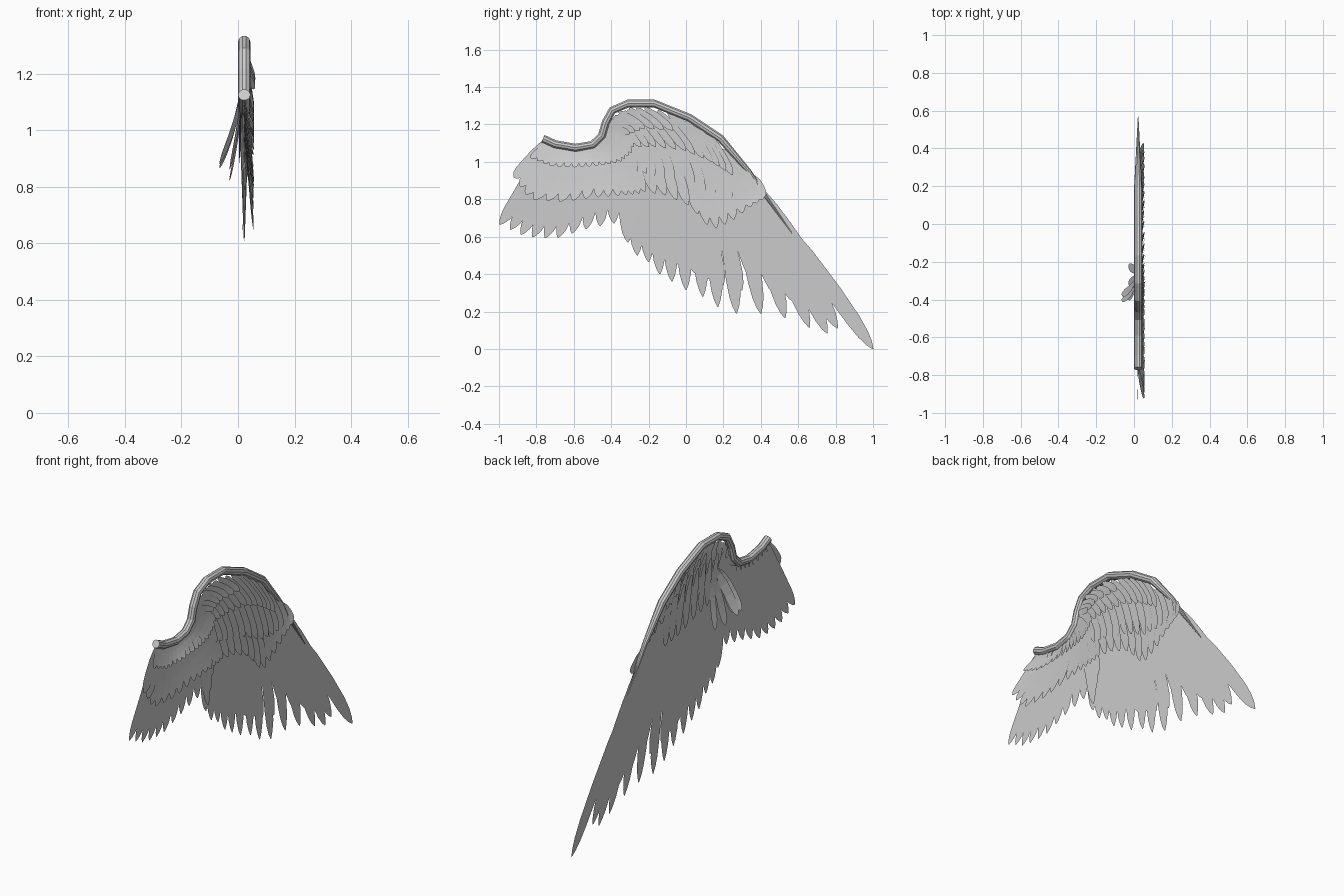
import bpy, bmesh
from mathutils import Vector

# feather half-width along its length (t, fraction of half width)
SHAPE = [(0, .3), (.12, .65), (.35, .95), (.6, 1), (.8, .92), (.9, .72), (.96, .42), (1, .06)]


def along(pts, t):
    """Point at fraction t of a polyline, equal steps per segment."""
    f = t * (len(pts) - 1)
    i = min(int(f), len(pts) - 2)
    return Vector(pts[i]).lerp(Vector(pts[i + 1]), f - i)


def feather(bm, root, tip, width, x0, x1, bend, twist=0):
    """Flat blade in the y-z plane, going from x0 at the root to x1 at the tip."""
    r, p = Vector(root), Vector(tip)
    d = p - r
    n = Vector((-d.y, d.x))
    u = n.normalized()
    prev = None
    for t, w in SHAPE:
        c = r + d * t + n * (bend * 4 * t * (1 - t))
        x = x0 + (x1 - x0) * t ** 1.5
        h = u * (w * width / 2)
        k = twist * w
        pair = [bm.verts.new((x + k, *(c + h))), bm.verts.new((x - k, *(c - h)))]
        if prev:
            bm.faces.new((prev[0], prev[1], pair[1], pair[0]))
        prev = pair


def row(name, roots, tips, n, width, x0, x1, bend=0.02, twist=0, step=.0004):
    """Fan of n feathers between a root line and a tip line."""
    bm = bmesh.new()
    for i in range(n):
        t = i / (n - 1)
        w = width[0] + (width[1] - width[0]) * t
        o = (i % 4) * step
        feather(bm, along(roots, t), along(tips, t), w, x0 + o, x1 + o, bend, twist)
    me = bpy.data.meshes.new(name)
    bm.to_mesh(me)
    bm.free()
    ob = bpy.data.objects.new(name, me)
    bpy.context.collection.objects.link(ob)
    return ob


# leading-edge bone: tapered tube
path = [(-.765, 1.125), (-.70, 1.095), (-.59, 1.076), (-.50, 1.092), (-.45, 1.14), (-.43, 1.21),
        (-.395, 1.275), (-.31, 1.312), (-.17, 1.312), (.02, 1.235), (.185, 1.125), (.34, .945),
        (.43, .81), (.568, .617)]
cu = bpy.data.curves.new("wing_bone", 'CURVE')
cu.dimensions = '3D'
cu.bevel_depth = .022
cu.bevel_resolution = 3
cu.use_fill_caps = True
sp = cu.splines.new('POLY')
sp.points.add(len(path) - 1)
for q, (y, z) in zip(sp.points, path):
    q.co = (.022, y, z, 1)
    q.radius = 1 if y < .2 else max(.08, 1 - (y - .19) / .4)
bone = bpy.data.objects.new("wing_bone", cu)
bpy.context.collection.objects.link(bone)
bpy.context.view_layer.objects.active = bone
bone.select_set(True)
bpy.ops.object.convert(target='MESH')
for f in bone.data.polygons:
    f.use_smooth = False

# long flight feathers, from the outer tip to the inner fold
tips = [(1, 0), (.81, .11), (.755, .083), (.66, .115), (.53, .165), (.40, .19), (.27, .19), (.17, .225),
        (.09, .28), (0, .315), (-.075, .36), (-.14, .40), (-.2, .465), (-.26, .50), (-.31, .57)]
roots = [(.44, .76), (.36, .88), (.24, 1.02), (.08, 1.12), (-.1, 1.15), (-.25, 1.14), (-.36, 1.12)]
row("long_feathers", roots, tips, len(tips), (.085, .08), .016, .016, .012)
row("outer_feathers", [(.36, .89), (.40, .84), (.43, .79)], [(.63, .50), (.70, .40), (.775, .285)],
    3, (.07, .07), .018, .018, .01)
row("under_long_feathers", [(.3, .95), (.1, 1.08), (-.2, 1.12), (-.35, 1.1)],
    [(.74, .22), (.5, .26), (.2, .34), (-.03, .44), (-.24, .62)], 13, (.09, .075), .0145, .0145, .012)

# inner flight feathers
row("inner_feathers", [(-.75, 1.10), (-.6, 1.06), (-.46, 1.09), (-.40, 1.12)],
    [(-.995, .665), (-.86, .60), (-.70, .59), (-.52, .645), (-.34, .68), (-.26, .70)],
    13, (.075, .07), .016, .017, .03)
row("fold_feathers", [(-.42, 1.15), (-.38, 1.17)], [(-.30, .60), (-.26, .76)], 3, (.07, .06), .02, .024, .02)

# inner coverts, lifting away from the wing
row("inner_coverts", [(-.75, 1.11), (-.6, 1.07), (-.46, 1.10), (-.42, 1.16)],
    [(-.92, .915), (-.84, .80), (-.66, .785), (-.48, .81), (-.34, .82), (-.25, .83)],
    14, (.075, .06), .022, .055, .04, .003)
row("inner_small_coverts", [(-.74, 1.10), (-.6, 1.065), (-.48, 1.10), (-.43, 1.20)],
    [(-.83, 1.02), (-.72, .975), (-.58, .97), (-.45, .98), (-.35, 1.0), (-.29, 1.05)],
    17, (.04, .04), .025, .056, .03, .003)

# outer coverts in three overlapping rows
row("outer_coverts", [(.34, .93), (.2, 1.08), (0, 1.17), (-.2, 1.2), (-.38, 1.18)],
    [(.41, .80), (.34, .755), (.24, .68), (.14, .635), (.03, .76), (-.1, .82), (-.22, .84)],
    14, (.075, .06), .022, .054, .02, .003)
row("middle_coverts", [(.26, 1.02), (.05, 1.18), (-.2, 1.25), (-.4, 1.22)],
    [(.37, .82), (.26, .80), (.14, .81), (.0, .88), (-.14, .92), (-.26, .95)],
    14, (.06, .05), .024, .05, .02, .003)
row("small_coverts", [(.1, 1.17), (-.1, 1.27), (-.3, 1.29), (-.42, 1.22)],
    [(.25, .93), (.14, 1.0), (.0, 1.06), (-.16, 1.08), (-.28, 1.08)],
    13, (.045, .04), .028, .056, .02, .003)
row("wrist_coverts", [(-.22, 1.29), (-.36, 1.27), (-.42, 1.20)],
    [(-.07, 1.17), (-.22, 1.18), (-.3, 1.15)], 7, (.04, .035), .03, .06, .02, .003)

# loose feathers on the far side
row("far_side_feathers", [(-.31, 1.12), (-.27, 1.1), (-.24, 1.08)],
    [(-.39, .86), (-.31, .82), (-.22, .83)], 3, (.06, .045), .01, -.03, -.03, .003, 0)
row("far_side_curl", [(-.29, 1.13), (-.32, 1.12)], [(-.37, .865), (-.40, .88)], 2, (.055, .05),
    .008, -.066, -.04, .006, 0)
row("far_side_small_coverts", [(.12, 1.1), (-.1, 1.2), (-.3, 1.22)],
    [(.18, .88), (.05, .9), (-.12, .95), (-.25, .98)], 8, (.05, .045), .013, .004, .02, .002, 0)
